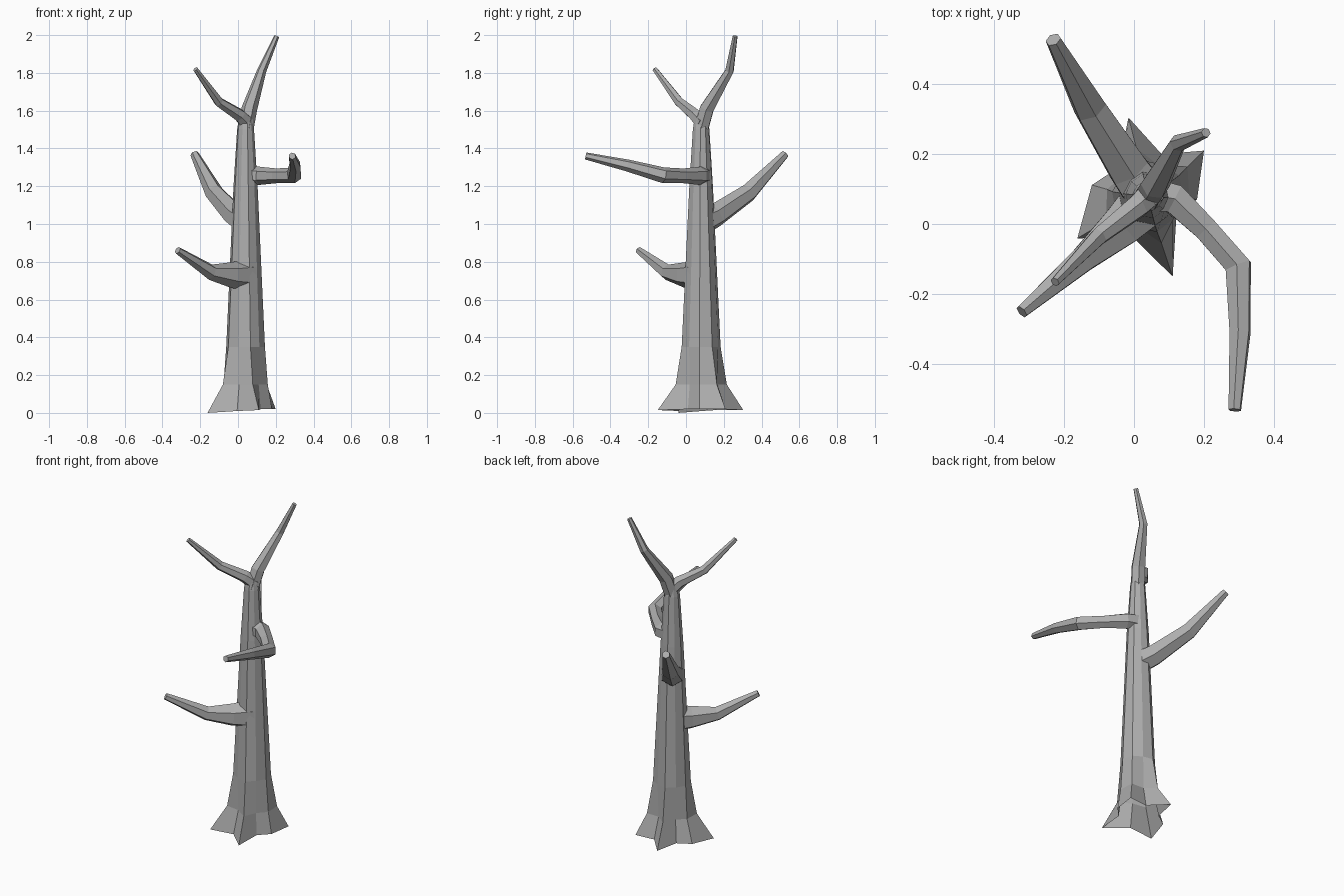
import bpy, bmesh, math
from mathutils import Vector

if "Cube" in bpy.data.objects:
    bpy.data.objects.remove(bpy.data.objects["Cube"])

bark = bpy.data.materials.new("dark_grey_bark")
bark.diffuse_color = (0.42, 0.42, 0.42, 1)
bark.use_nodes = True
bark.node_tree.nodes["Principled BSDF"].inputs["Base Color"].default_value = bark.diffuse_color


def loft(name, rings, cap_start=True):
    """Skin a list of equal-sized vertex rings and cap the ends."""
    bm = bmesh.new()
    vr = [[bm.verts.new(p) for p in ring] for ring in rings]
    n = len(vr[0])
    for a, b in zip(vr, vr[1:]):
        for i in range(n):
            j = (i + 1) % n
            bm.faces.new((a[i], a[j], b[j], b[i]))
    bottom = bm.faces.new(vr[0][::-1])
    bm.faces.new(vr[-1])
    bmesh.ops.recalc_face_normals(bm, faces=bm.faces)
    if not cap_start:
        bm.faces.remove(bottom)
    me = bpy.data.meshes.new(name)
    bm.to_mesh(me)
    bm.free()
    me.materials.append(bark)
    ob = bpy.data.objects.new(name, me)
    bpy.context.collection.objects.link(ob)
    return ob


def branch(name, path, sides=6):
    """Tapered faceted limb along points (x, y, z, radius)."""
    pts = [Vector(p[:3]) for p in path]
    rings, side = [], None
    for i, p in enumerate(pts):
        d_in = (p - pts[max(i - 1, 0)]).normalized()
        d_out = (pts[min(i + 1, len(pts) - 1)] - p).normalized()
        t = (d_in + d_out).normalized()
        if side is None:
            side = t.cross(Vector((0, 0, 1)))
        side = (side - t * side.dot(t)).normalized()
        up = side.cross(t)
        r = path[i][3]
        rings.append([p + r * (math.cos(a) * side + math.sin(a) * up)
                      for a in (math.tau * (k + 0.5) / sides for k in range(sides))])
    return loft(name, rings)


# Trunk: ten sides, four big roots and two small ones, open underneath
cx, cy = 0.04, 0.08
angles = [39, 72, 104, 137, 169, 211, 249, 287, 319, 356]
root_r = [0.205, 0.125, 0.23, 0.117, 0.163, 0.235, 0.125, 0.24, 0.106, 0.14]
root_z = [0.02, 0.02, 0.015, 0.015, 0.012, 0.0, 0.01, 0.015, 0.02, 0.02]
big_roots, small_roots = (0, 2, 5, 7), (4, 9)


def polar(a, r, z):
    a = math.radians(a)
    return (cx + r * math.cos(a), cy + r * math.sin(a), z)


def ring(z, big, small, valley, even):
    """Ring whose corners blend from root angles to an even decagon."""
    pts = []
    for i, a in enumerate(angles):
        r = big if i in big_roots else small if i in small_roots else valley
        pts.append(polar(a + even * (31 + 36 * i - a), r, z))
    return pts


loft("trunk", [[polar(a, r, z) for a, r, z in zip(angles, root_r, root_z)],
               ring(0.15, 0.14, 0.118, 0.092, 0.3),
               ring(0.35, 0.106, 0.103, 0.097, 0.7),
               ring(1.20, 0.064, 0.064, 0.062, 1),
               ring(1.50, 0.045, 0.045, 0.043, 1),
               ring(1.57, 0.033, 0.033, 0.033, 1)], cap_start=False)

# Side branches
branch("low_branch", [(0.045, 0.075, 0.73, 0.085), (-0.035, -0.005, 0.73, 0.068),
                      (-0.145, -0.10, 0.745, 0.042), (-0.32, -0.25, 0.86, 0.02)])
branch("back_branch", [(0.035, 0.085, 1.01, 0.07), (-0.015, 0.155, 1.045, 0.064),
                       (-0.125, 0.33, 1.165, 0.05), (-0.23, 0.525, 1.37, 0.023)])
branch("bent_branch", [(0.04, 0.085, 1.26, 0.055), (0.115, 0.072, 1.255, 0.048),
                       (0.205, -0.015, 1.255, 0.039), (0.297, -0.12, 1.258, 0.042),
                       (0.302, -0.31, 1.31, 0.032), (0.287, -0.53, 1.36, 0.019)])

# Forked crown
branch("left_fork", [(0.05, 0.09, 1.53, 0.042), (0.01, 0.05, 1.575, 0.036),
                     (-0.10, -0.035, 1.645, 0.027), (-0.225, -0.165, 1.82, 0.014)])
branch("right_fork", [(0.04, 0.08, 1.50, 0.042), (0.06, 0.11, 1.61, 0.042),
                      (0.125, 0.23, 1.81, 0.025), (0.205, 0.26, 1.994, 0.014)])
